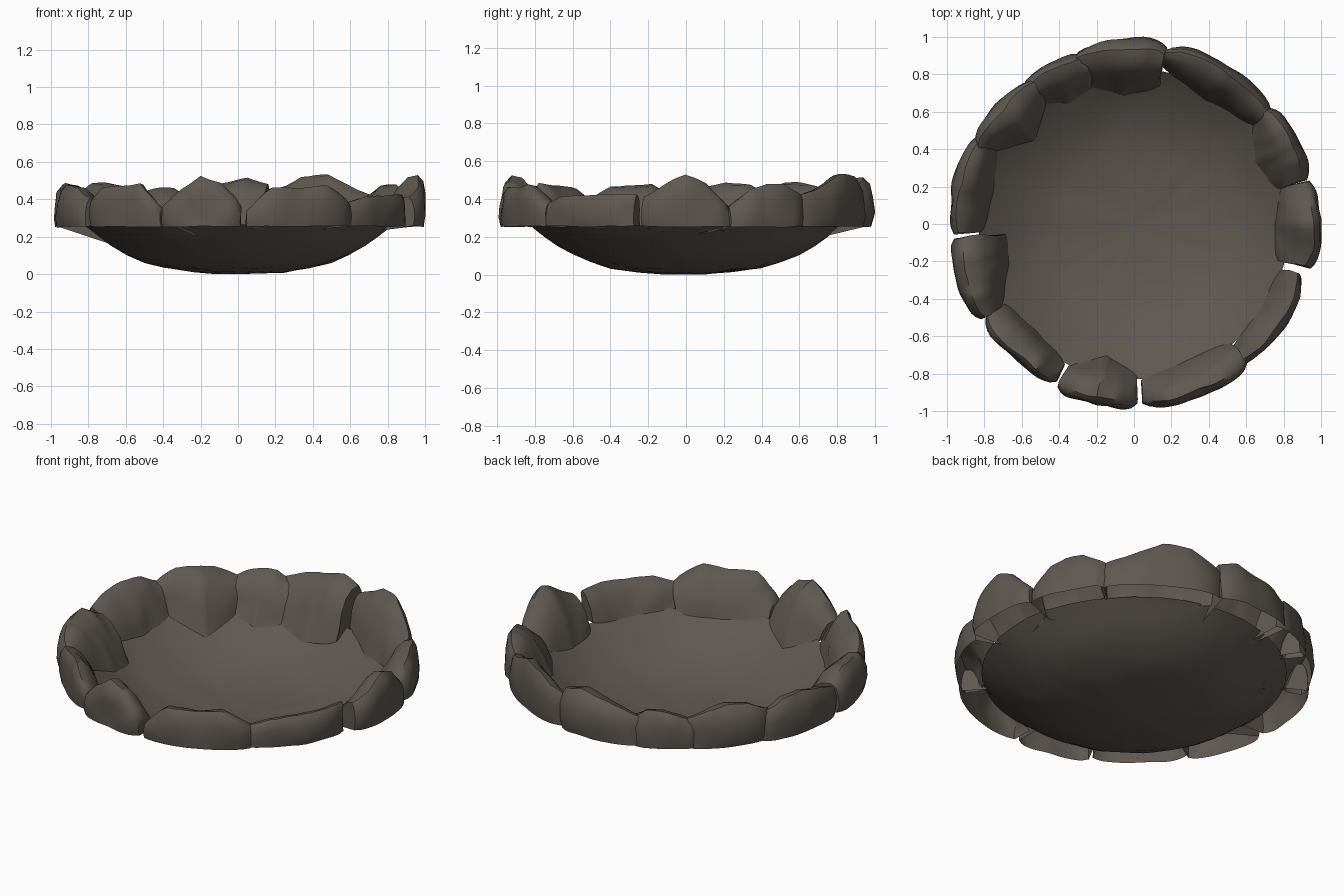
import bpy, bmesh, math
from mathutils import Vector, noise

if "Cube" in bpy.data.objects:
    bpy.data.objects.remove(bpy.data.objects["Cube"])

stone_mat = bpy.data.materials.new("dark brown stone")
stone_mat.diffuse_color = (0.115, 0.098, 0.083, 1)
stone_mat.use_nodes = True
stone_mat.node_tree.nodes["Principled BSDF"].inputs["Base Color"].default_value = stone_mat.diffuse_color

# Basin profile (radius, height)
profile = [(0.12, 0.003), (0.25, 0.012), (0.4, 0.035), (0.5, 0.062), (0.6, 0.105),
           (0.68, 0.152), (0.75, 0.202), (0.80, 0.24), (0.83, 0.262)]


def lerp_list(vals, t):
    """Piecewise linear lookup of evenly spaced values, t in 0..1."""
    f = t * (len(vals) - 1)
    i = min(int(f), len(vals) - 2)
    return vals[i] + (vals[i + 1] - vals[i]) * (f - i)


def basin_height(r):
    for (r0, z0), (r1, z1) in zip(profile, profile[1:]):
        if r <= r1:
            return z0 + (z1 - z0) * (r - r0) / (r1 - r0)
    return profile[-1][1]


def finish(bm, name, angle):
    bmesh.ops.recalc_face_normals(bm, faces=bm.faces)
    me = bpy.data.meshes.new(name)
    bm.to_mesh(me)
    bm.free()
    me.materials.append(stone_mat)
    me.shade_smooth()
    me.set_sharp_from_angle(angle=math.radians(angle))
    ob = bpy.data.objects.new(name, me)
    bpy.context.collection.objects.link(ob)
    return ob


# Shallow basin: revolved profile with a gently dented surface
SEG = 72
bm = bmesh.new()
centre = bm.verts.new((0, 0, 0))
rings = []
for r, z in profile:
    ring = []
    for k in range(SEG):
        a = 2 * math.pi * k / SEG
        p = Vector((r * math.cos(a), r * math.sin(a), z))
        p.z = max(0.0, z + 0.008 * noise.noise(p * 5) + 0.005 * noise.noise(p * 13))
        ring.append(bm.verts.new(p))
    rings.append(ring)
for k in range(SEG):
    n = (k + 1) % SEG
    bm.faces.new((centre, rings[0][k], rings[0][n]))
    for a, b in zip(rings, rings[1:]):
        bm.faces.new((a[k], b[k], b[n], a[n]))
finish(bm, "basin", 60)

# Rim stones: start angle, end angle, outer radius, inner radii, top heights
stones = [
    (-14, 14, 1.00, (0.78, 0.76, 0.80), (0.41, 0.46, 0.53, 0.48, 0.37)),
    (14, 40, 0.99, (0.78, 0.74, 0.82), (0.37, 0.45, 0.48, 0.48, 0.42)),
    (39, 80, 0.98, (0.82, 0.77, 0.84), (0.42, 0.47, 0.53, 0.52, 0.43)),
    (80, 109, 0.99, (0.74, 0.70, 0.77), (0.49, 0.52, 0.48, 0.46, 0.42)),
    (106, 129, 0.97, (0.76, 0.74, 0.82), (0.41, 0.46, 0.46, 0.44, 0.41)),
    (125, 154, 0.97, (0.80, 0.70, 0.84), (0.42, 0.47, 0.48, 0.48, 0.43)),
    (151, 183, 0.99, (0.82, 0.78, 0.80), (0.43, 0.47, 0.48, 0.46, 0.42)),
    (184.5, 212, 0.99, (0.68, 0.71, 0.82), (0.42, 0.48, 0.47, 0.47, 0.40)),
    (212, 244, 0.97, (0.80, 0.78, 0.82), (0.40, 0.46, 0.47, 0.49, 0.36)),
    (245, 271, 0.99, (0.82, 0.73, 0.80), (0.36, 0.45, 0.53, 0.49, 0.35)),
    (272.5, 309, 0.99, (0.82, 0.79, 0.80), (0.34, 0.46, 0.45, 0.47, 0.38)),
    (307, 343, 0.97, (0.83, 0.82, 0.81), (0.38, 0.42, 0.41, 0.43, 0.43)),
]
# Cross-section: fraction from inner to outer edge, fraction of height
section = [(0.97, 0.0), (1.0, 0.25), (0.99, 0.6), (0.94, 0.87), (0.82, 1.0),
           (0.60, 0.96), (0.38, 0.78), (0.18, 0.48), (0.06, 0.2), (-0.04, 0.0)]
COLS = 16
for i, (a0, a1, ro, inner, tops) in enumerate(stones):
    bm = bmesh.new()
    loops = []
    for c in range(COLS + 1):
        t = c / COLS
        ang = math.radians(a0 + (a1 - a0) * t)
        end = abs(2 * t - 1) ** 6
        r_out = ro - 0.03 * end
        r_in = lerp_list(inner, t) + 0.02 * end
        top = lerp_list(tops, t)
        loop = []
        for f, h in section:
            # The inner foot rests on the basin, the outer foot is level
            r = r_in + (r_out - r_in) * f
            foot = basin_height(r_in) - 0.004
            base = foot + (0.255 - foot) * max(f, 0)
            p = Vector((r * math.cos(ang), r * math.sin(ang), base + (top - base) * h))
            q = p + Vector((i * 7.3, 0, 0))
            d = noise.noise_vector(q * 5) * 0.018 + noise.noise_vector(q * 11) * 0.007
            if h == 0:
                d *= 0.4
            loop.append(bm.verts.new(p + d))
        loops.append(loop)
    # Hollow shell, open underneath
    for a, b in zip(loops, loops[1:]):
        for k in range(len(section) - 1):
            bm.faces.new((a[k], a[k + 1], b[k + 1], b[k]))
    bm.faces.new(loops[0])
    bm.faces.new(loops[-1][::-1])
    finish(bm, f"rim_stone_{i + 1}", 45)
